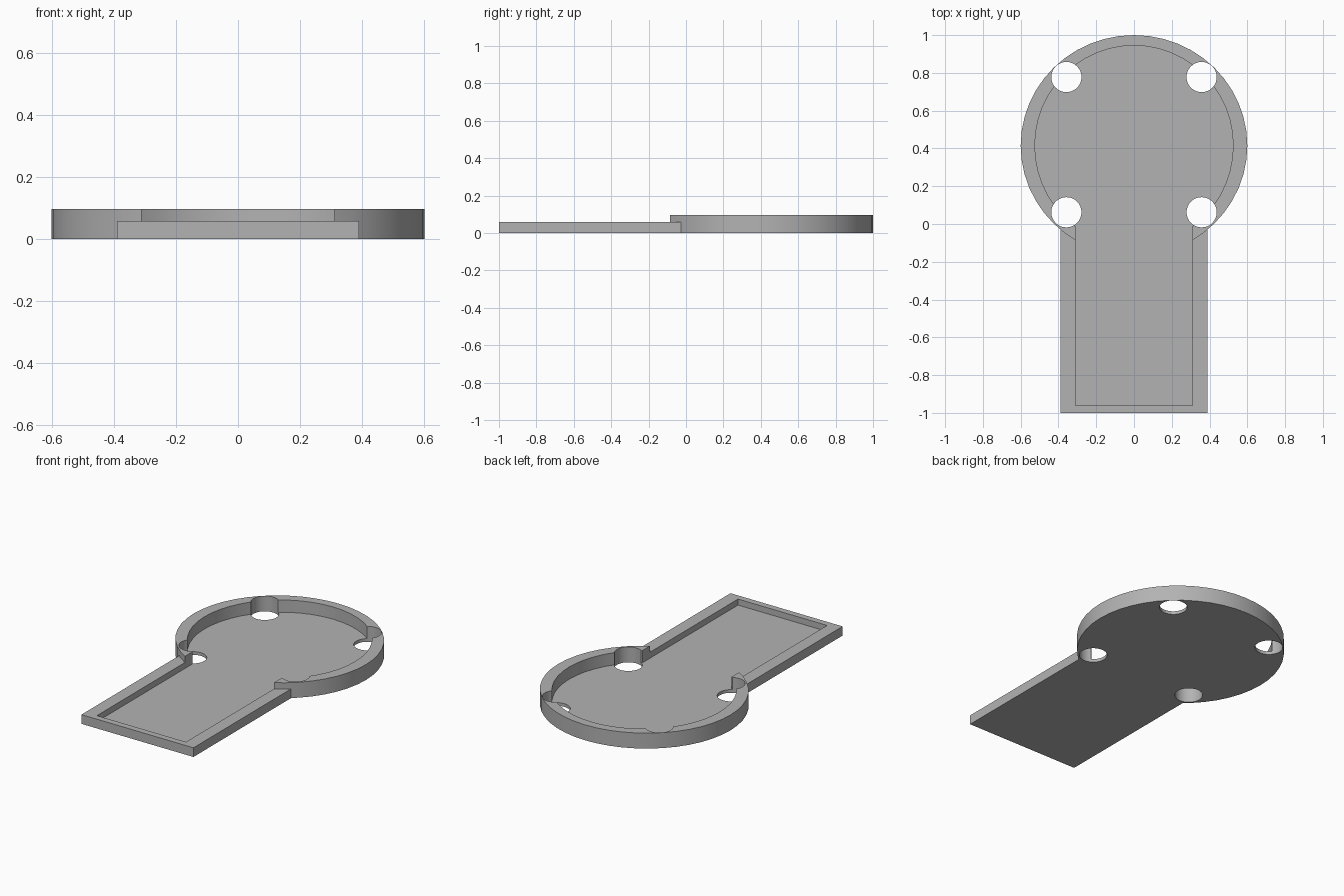
import bpy
from mathutils import Matrix, Vector
import bmesh

cube = bpy.data.objects.get("Cube")
if cube:
    bpy.data.objects.remove(cube, do_unlink=True)

grey = bpy.data.materials.new("plain grey")
grey.use_nodes = True
colour = (0.45, 0.45, 0.45, 1)
grey.diffuse_color = colour
grey.node_tree.nodes["Principled BSDF"].inputs["Base Color"].default_value = colour


def finish(name, bm):
    mesh = bpy.data.meshes.new(name)
    bm.to_mesh(mesh)
    bm.free()
    mesh.materials.append(grey)
    obj = bpy.data.objects.new(name, mesh)
    bpy.context.collection.objects.link(obj)
    return obj


def disc(name, x, y, rx, ry, z0, z1, sides):
    """Upright elliptical cylinder between two heights."""
    bm = bmesh.new()
    place = Matrix.Translation((x, y, (z0 + z1) / 2)) @ Matrix.Diagonal((rx, ry, z1 - z0, 1))
    bmesh.ops.create_cone(bm, cap_ends=True, segments=sides, radius1=1, radius2=1,
                          depth=1, matrix=place)
    return finish(name, bm)


def block(name, half_x, y0, y1, z0, z1):
    """Box centred on x = 0."""
    bm = bmesh.new()
    place = (Matrix.Translation((0, (y0 + y1) / 2, (z0 + z1) / 2))
             @ Matrix.Diagonal((half_x * 2, y1 - y0, z1 - z0, 1)))
    bmesh.ops.create_cube(bm, size=1, matrix=place)
    return finish(name, bm)


def combine(body, other, operation):
    mod = body.modifiers.new(other.name, "BOOLEAN")
    mod.object, mod.operation, mod.solver = other, operation, "EXACT"
    bpy.context.view_layer.objects.active = body
    bpy.ops.object.modifier_apply(modifier=mod.name)
    bpy.data.objects.remove(other, do_unlink=True)


CENTRE, FLOOR, TOP = 0.415, 0.02, 0.097

# Round head with a lower rectangular arm
tray = disc("keyhole_tray", 0, CENTRE, 0.6, 0.585, 0, TOP, 48)
combine(tray, block("arm", 0.39, -1, CENTRE, 0, 0.058), "UNION")

# Recess running through the head and the arm
recess = disc("recess", 0, CENTRE, 0.525, 0.53, FLOOR, 0.3, 48)
combine(recess, block("arm_recess", 0.31, -0.96, CENTRE, FLOOR, 0.3), "UNION")
combine(tray, recess, "DIFFERENCE")

# Four through holes around the head
for sx in (-1, 1):
    for sy in (-1, 1):
        hole = disc("hole", sx * 0.358, 0.42 + sy * 0.358, 0.08, 0.08, -0.1, 0.3, 32)
        combine(tray, hole, "DIFFERENCE")

# Smooth round walls with crisp rims
bpy.ops.object.select_all(action="DESELECT")
tray.select_set(True)
bpy.context.view_layer.objects.active = tray
bpy.ops.object.shade_smooth_by_angle(angle=0.5)
